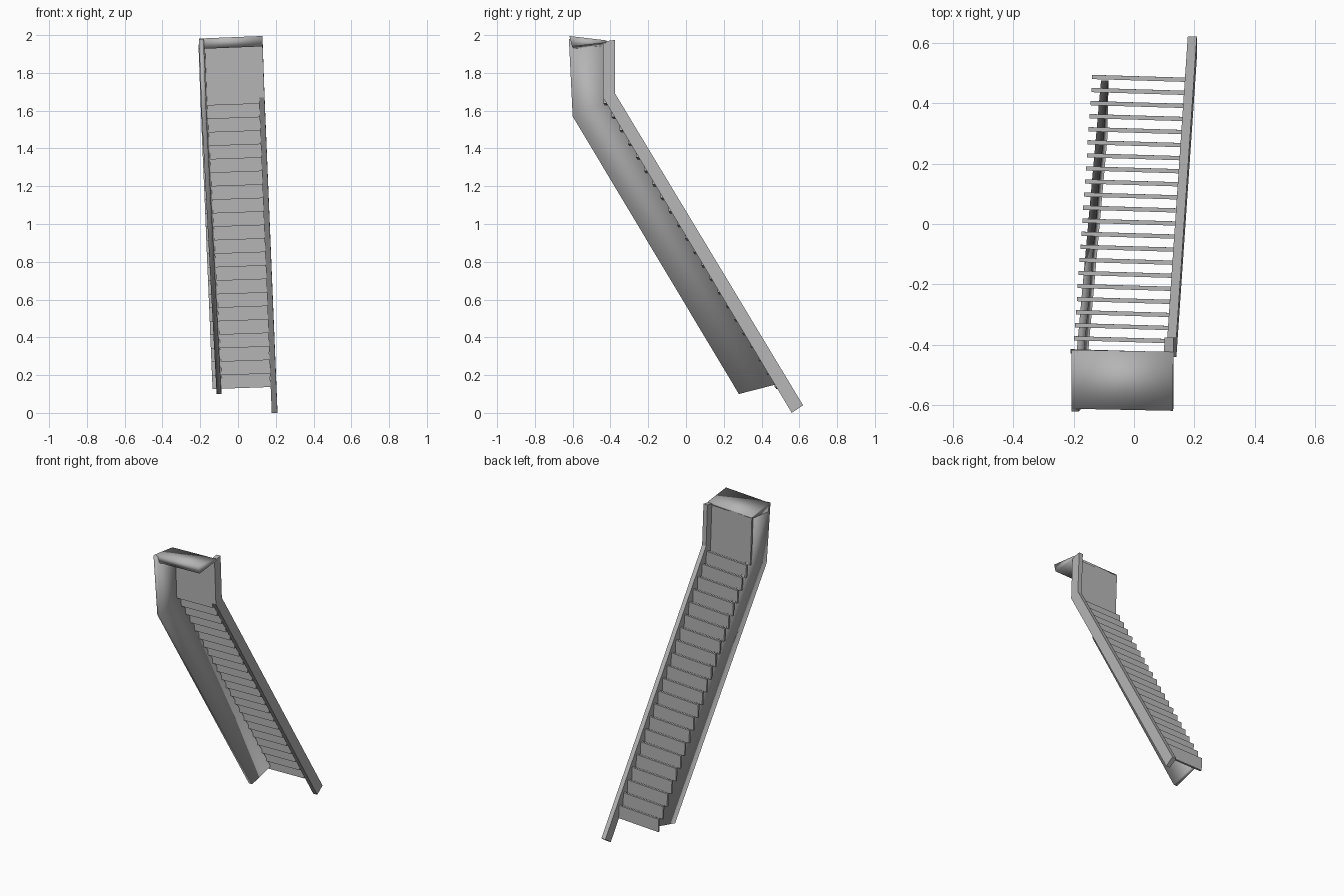
import bpy, bmesh

if "Cube" in bpy.data.objects:
    bpy.data.objects.remove(bpy.data.objects["Cube"])

TILT_Z = 0.035   # the whole model leans slightly to one side

grey = bpy.data.materials.new("dark_grey")
grey.diffuse_color = (0.46, 0.46, 0.46, 1)
grey.use_nodes = True
grey.node_tree.nodes["Principled BSDF"].inputs["Base Color"].default_value = grey.diffuse_color


def prism(name, profile, outer, inner, smooth=False, split=None):
    """Extrude a (y, z) profile in x; outer/inner give x for a (y, z) point.
    split: two profile corners joined by an edge, so a bend stays clean."""
    bm = bmesh.new()
    n = len(profile)
    a = [bm.verts.new(outer(y, z)) for y, z in profile]
    b = [bm.verts.new(inner(y, z)) for y, z in profile]
    bm.faces.new(a)
    bm.faces.new(b[::-1])
    for i in range(n):
        j = (i + 1) % n
        bm.faces.new((a[j], a[i], b[i], b[j]))
    if split:
        for side in (a, b):
            bmesh.ops.connect_verts(bm, verts=[side[k] for k in split])
    bmesh.ops.recalc_face_normals(bm, faces=bm.faces)
    for f in bm.faces:
        f.smooth = smooth
    me = bpy.data.meshes.new(name)
    bm.to_mesh(me)
    bm.free()
    me.materials.append(grey)
    ob = bpy.data.objects.new(name, me)
    bpy.context.collection.objects.link(ob)
    return ob


def lean(a, b):
    """Plane x = a + b*y - TILT_Z*z for the leaning side parts."""
    return lambda y, z: (a + b * y - TILT_Z * z, y, z)


# narrow side rail on the right, bent near the top
rail = [(-0.44, 1.965), (-0.375, 1.975), (-0.375, 1.69),
        (0.62, 0.04), (0.56, 0.0), (-0.44, 1.67)]
prism("right_rail", rail, lean(0.203, 0.01), lean(0.173, 0.01), split=(2, 5))

# wide side wall on the left
wall = [(-0.62, 1.98), (-0.42, 1.96), (-0.42, 1.65),
        (0.475, 0.15), (0.28, 0.10), (-0.60, 1.57)]
prism("left_wall", wall, lean(-0.1185, 0.031), lean(-0.0935, 0.031),
      True, split=(2, 5))

# wedge-shaped hood across the top
hood = [(-0.615, 1.99), (-0.42, 1.967), (-0.42, 1.954), (-0.60, 1.935)]


def across(x):
    return lambda y, z: (x - TILT_Z * (z - 1.96), y - 0.02 * x, z + 0.04 * x)


prism("top_hood", hood, across(-0.206), across(0.13), True)

# stepped row of upright boards, the first one tall
COUNT = 22
for i in range(COUNT):
    t = i / (COUNT - 1)
    y0 = -0.434 + 0.909 * t
    z0 = 1.633 - 1.502 * t
    h = 0.325 if i == 0 else 0.088
    board = [(y0, z0), (y0 + 0.014, z0), (y0 + 0.014, z0 + h), (y0, z0 + h)]
    left, right = -0.198 + 0.063 * t, 0.115 + 0.057 * t

    def end(x, zb=z0):
        return lambda y, z: (x - TILT_Z * (z - zb), y - 0.03 * x, z + 0.035 * x)

    prism("step_board_%02d" % i, board, end(left), end(right))
